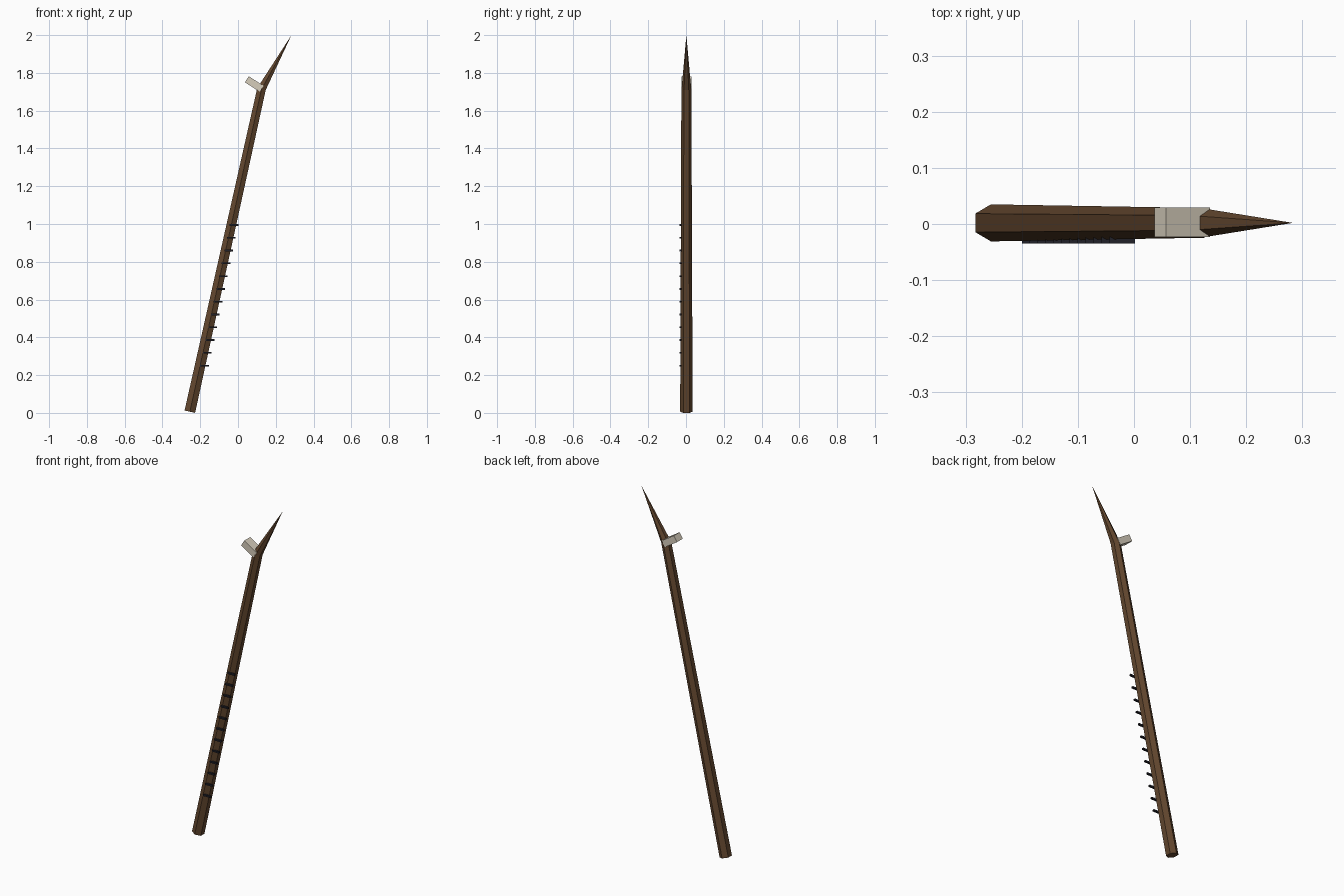
import bpy
from math import atan2, pi
from mathutils import Vector, Matrix

if "Cube" in bpy.data.objects:
    bpy.data.objects.remove(bpy.data.objects["Cube"])

CY = 0.002  # centre line of the pole in y


def material(name, rgb):
    m = bpy.data.materials.new(name)
    m.diffuse_color = (*rgb, 1)
    m.use_nodes = True
    m.node_tree.nodes["Principled BSDF"].inputs["Base Color"].default_value = m.diffuse_color
    return m


wood = material("dark_wood", (0.125, 0.063, 0.028))
bone = material("pale_bone", (0.67, 0.61, 0.50))
ink = material("dark_notch", (0.015, 0.015, 0.022))


def hex_rod(name, a, b, r1, r2, mat):
    """Six-sided rod from a to b in the xz plane, corners facing +-y."""
    a, b = Vector((a[0], CY, a[1])), Vector((b[0], CY, b[1]))
    d = b - a
    bpy.ops.mesh.primitive_cone_add(vertices=6, radius1=r1, radius2=r2, depth=d.length,
                                    location=(a + b) / 2,
                                    rotation=(0, atan2(d.x, d.z), 0))
    o = bpy.context.object
    o.name = name
    o.data.materials.append(mat)
    return o


def box(name, loc, size, mat, tilt=0):
    bpy.ops.mesh.primitive_cube_add(size=1, location=loc, rotation=(0, tilt, 0))
    o = bpy.context.object
    o.name = name
    o.data.transform(Matrix.Diagonal((*size, 1)))
    o.data.materials.append(mat)
    return o


# Tapered leaning shaft and the angled spike on top
hex_rod("shaft", (-0.255, 0.0063), (0.125, 1.718), 0.033, 0.0265, wood)
hex_rod("spike", (0.125, 1.715), (0.283, 2.0), 0.0255, 0, wood)

# Pale block projecting behind the spike
box("block", (0.086, CY + 0.001, 1.741), (0.093, 0.053, 0.038), bone, atan2(0.05, 0.078))

# Row of twelve notch marks climbing the front of the shaft
for i in range(12):
    t = i / 11
    box(f"notch_{i + 1}", (-0.177 + 0.156 * t, -0.029, 0.25 + 0.745 * t),
        (0.046, 0.011, 0.009), ink)
